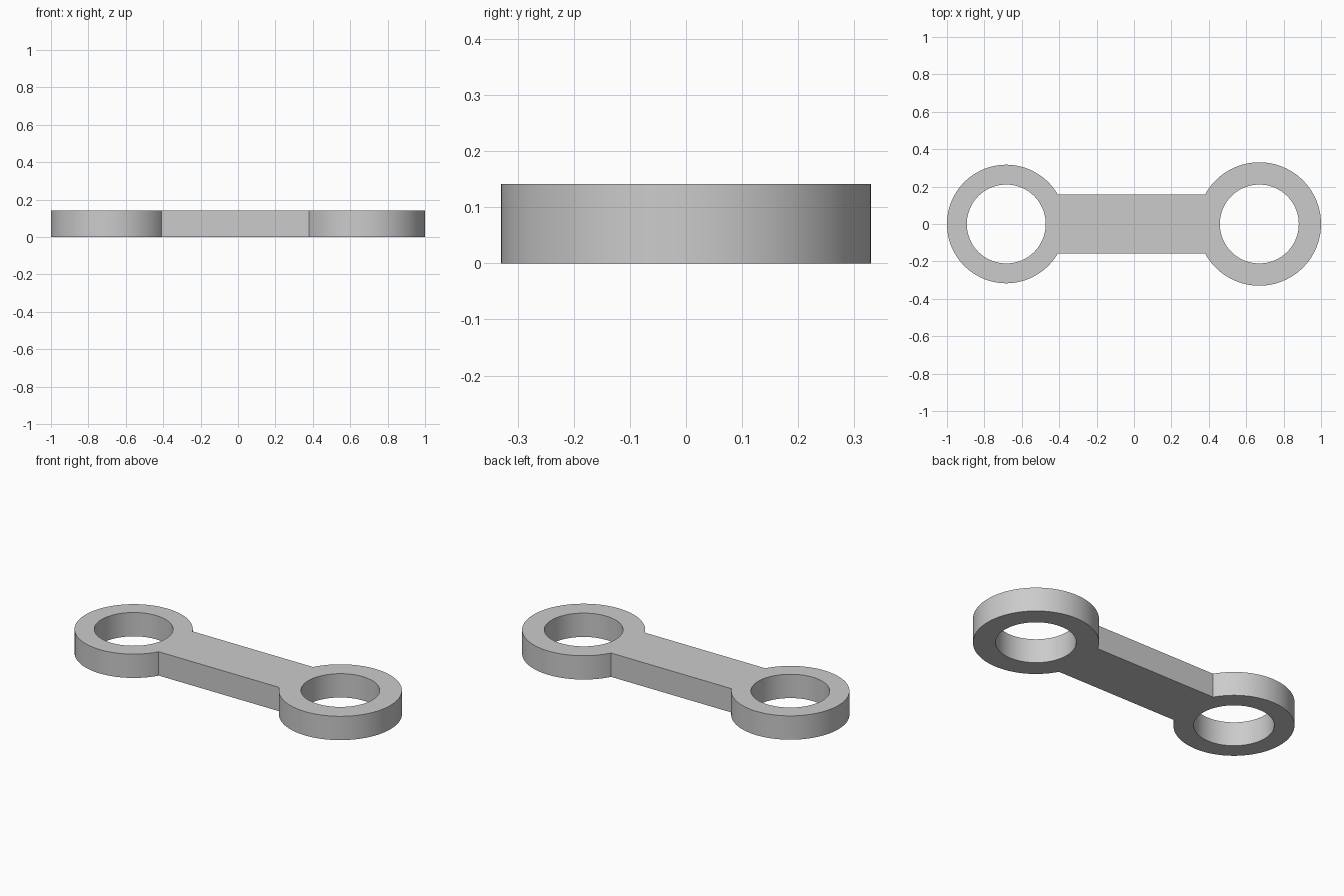
import bpy
import bmesh
from math import asin, cos, sin, pi

default = bpy.data.objects.get("Cube")
if default:
    bpy.data.objects.remove(default, do_unlink=True)

THICK = 0.141
BAR_HALF = 0.158
HOLE = 0.211
LEFT_X, LEFT_R = 0.67, 0.33       # larger eye
RIGHT_X, RIGHT_R = -0.683, 0.317  # smaller eye

grey = bpy.data.materials.new("light grey")
grey.use_nodes = True
grey.diffuse_color = (0.6, 0.6, 0.6, 1)
grey.node_tree.nodes["Principled BSDF"].inputs["Base Color"].default_value = grey.diffuse_color


def arc(cx, radius, start, end, steps=96):
    """Points along an arc centred on the x axis, both ends included."""
    angles = [start + (end - start) * i / steps for i in range(steps + 1)]
    return [(cx + radius * cos(a), radius * sin(a)) for a in angles]


def add_loop(curve, points):
    spline = curve.splines.new("POLY")
    spline.points.add(len(points) - 1)
    for p, (x, y) in zip(spline.points, points):
        p.co = (x, y, 0, 1)
    spline.use_cyclic_u = True


# Profile: two round eyes joined by a straight bar, with a bore in each eye
profile = bpy.data.curves.new("link_profile", "CURVE")
profile.dimensions = "2D"
profile.fill_mode = "BOTH"
profile.extrude = THICK / 2
a = asin(BAR_HALF / RIGHT_R)
b = asin(BAR_HALF / LEFT_R)
add_loop(profile, arc(RIGHT_X, RIGHT_R, a, 2 * pi - a) + arc(LEFT_X, LEFT_R, b - pi, pi - b))
for cx in (RIGHT_X, LEFT_X):
    add_loop(profile, arc(cx, HOLE, 0, 2 * pi)[:-1])

# Solid link: the profile turned into one welded mesh resting on the ground
helper = bpy.data.objects.new("link_profile", profile)
bpy.context.collection.objects.link(helper)
graph = bpy.context.evaluated_depsgraph_get()
mesh = bpy.data.meshes.new_from_object(helper.evaluated_get(graph))
bpy.data.objects.remove(helper, do_unlink=True)

bm = bmesh.new()
bm.from_mesh(mesh)
bmesh.ops.remove_doubles(bm, verts=bm.verts, dist=0.0001)
bmesh.ops.recalc_face_normals(bm, faces=bm.faces)
bmesh.ops.translate(bm, verts=bm.verts, vec=(0, 0, THICK / 2))
bm.to_mesh(mesh)
bm.free()
mesh.name = "connecting_link"
mesh.materials.clear()
mesh.materials.append(grey)

link = bpy.data.objects.new("connecting_link", mesh)
bpy.context.collection.objects.link(link)
bpy.ops.object.select_all(action="DESELECT")
link.select_set(True)
bpy.context.view_layer.objects.active = link
bpy.ops.object.shade_smooth_by_angle(angle=pi / 6)
